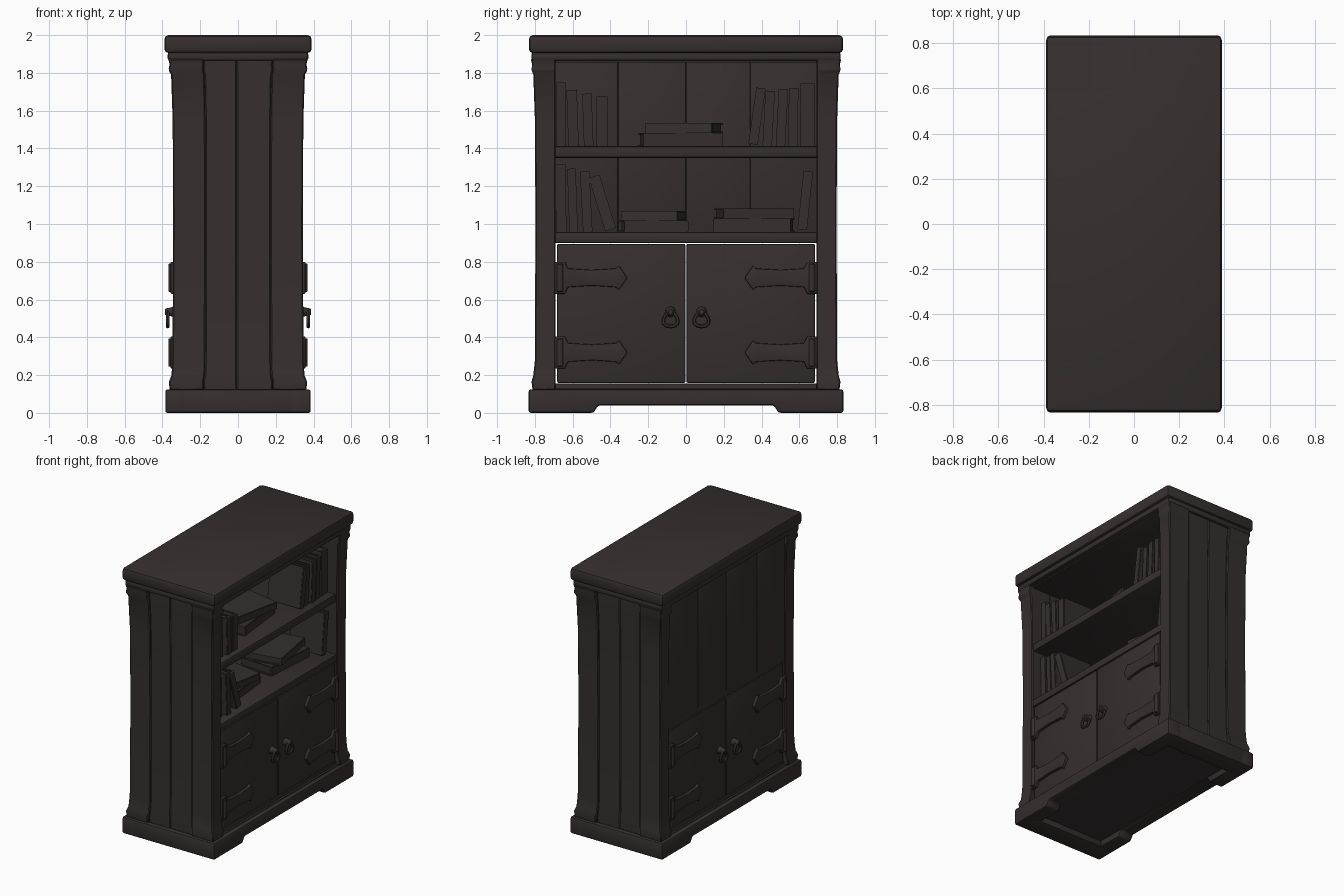
import bpy, bmesh, math, random
from mathutils import Matrix, Vector

if "Cube" in bpy.data.objects:
    bpy.data.objects.remove(bpy.data.objects["Cube"])

random.seed(4)
wood = bpy.data.materials.new("dark brown wood")
wood.diffuse_color = (0.037, 0.028, 0.028, 1)
wood.use_nodes = True
wood.node_tree.nodes["Principled BSDF"].inputs["Base Color"].default_value = wood.diffuse_color


def finish(name, bm, bevel=0.0, segs=2):
    """Bevel the sharp edges, shade and link the part."""
    bmesh.ops.recalc_face_normals(bm, faces=bm.faces)
    if bevel:
        sharp = [e for e in bm.edges if e.is_manifold and e.calc_face_angle(0) > 0.7]
        bmesh.ops.bevel(bm, geom=sharp, offset=bevel, segments=segs, profile=0.5,
                        affect='EDGES', clamp_overlap=True)
    me = bpy.data.meshes.new(name)
    bm.to_mesh(me)
    bm.free()
    me.materials.append(wood)
    me.shade_smooth()
    me.set_sharp_from_angle(angle=math.radians(35))
    ob = bpy.data.objects.new(name, me)
    bpy.context.collection.objects.link(ob)
    return ob


def add_box(bm, lo, hi):
    lo, hi = Vector(lo), Vector(hi)
    size = hi - lo
    m = Matrix.Translation((lo + hi) / 2) @ Matrix.Diagonal((*[abs(s) for s in size], 1))
    return bmesh.ops.create_cube(bm, size=1, matrix=m)["verts"]


def box(name, lo, hi, bevel=0.01):
    bm = bmesh.new()
    add_box(bm, lo, hi)
    return finish(name, bm, bevel)


def loft(name, rings, bevel=0.01, segs=2):
    """Skin a stack of matching rings and cap both ends."""
    bm = bmesh.new()
    vs = [[bm.verts.new(p) for p in r] for r in rings]
    n = len(rings[0])
    for a, b in zip(vs, vs[1:]):
        for i in range(n):
            bm.faces.new((a[i], a[(i + 1) % n], b[(i + 1) % n], b[i]))
    bm.faces.new(vs[0])
    bm.faces.new(vs[-1])
    return finish(name, bm, bevel, segs)


def prism(name, poly, x0, x1, bevel=0.006):
    """Extrude a (y, z) outline along x."""
    return loft(name, [[(x, y, z) for y, z in poly] for x in (x0, x1)], bevel)


# plinth with notched long sides and a hollow underside
notch = [(-0.833, 0), (-0.49, 0), (-0.465, 0.04), (0.465, 0.04), (0.49, 0),
         (0.833, 0), (0.833, 0.125), (-0.833, 0.125)]
for s in (1, -1):
    prism("plinth_long_rail", notch, s * 0.27, s * 0.385, 0.012)
    box("plinth_end_rail", (-0.375, s * 0.68, 0), (0.375, s * 0.833, 0.125), 0.012)
box("plinth_floor", (-0.35, -0.8, 0.045), (0.35, 0.8, 0.13), 0)

# cornice
box("cornice_slab", (-0.39, -0.832, 1.905), (0.39, 0.832, 2.0), 0.022)
box("cornice_moulding", (-0.372, -0.818, 1.865), (0.372, 0.818, 1.91), 0.012)

# planked end walls, flaring at the head and foot: (z, half depth, outer y)
flare = [(0.12, 0.362, 0.812), (0.165, 0.366, 0.818), (0.20, 0.352, 0.808), (0.28, 0.347, 0.80),
         (1.0, 0.343, 0.797), (1.55, 0.346, 0.80), (1.79, 0.354, 0.808),
         (1.815, 0.368, 0.818), (1.845, 0.362, 0.815), (1.875, 0.37, 0.822)]
cuts = [-1, -0.5, -0.02, 0.5, 1]
for s in (1, -1):
    for a, b in zip(cuts, cuts[1:]):
        inset = 0 if abs(a) == 1 or b == 1 else 0.006
        rings = []
        for z, hx, yo in flare:
            y = min(yo, 0.805) - inset if inset else yo
            rings.append([(a * hx, s * 0.69, z), (b * hx, s * 0.69, z),
                          (b * hx, s * y, z), (a * hx, s * y, z)])
        loft("end_wall_plank", rings, 0.006, 1)

# fixed boards
box("cupboard_floor", (-0.335, -0.7, 0.11), (0.335, 0.7, 0.155), 0.006)
box("cupboard_top", (-0.338, -0.7, 0.90), (0.338, 0.7, 0.958), 0.01)
box("middle_shelf", (-0.31, -0.7, 1.35), (0.332, 0.7, 1.412), 0.012)
box("ceiling_board", (-0.335, -0.7, 1.855), (0.335, 0.7, 1.89), 0.004)

# rear planks behind the shelves
edges = [-0.695, -0.36, 0.0, 0.34, 0.695]
for a, b in zip(edges, edges[1:]):
    d = random.uniform(0, 0.006)
    box("rear_plank", (-0.34 + d, a, 0.94), (-0.30 + d, b, 1.875), 0.006)


def hinge(side, end, z):
    """Strap hinge with a wide root and a pointed tip."""
    half = [(0.695, 0.085), (0.64, 0.085), (0.625, 0.05), (0.50, 0.042), (0.37, 0.05),
            (0.355, 0.065), (0.31, 0.0)]
    poly = [(end * y, z + h) for y, h in half] + [(end * y, z - h) for y, h in half[-2::-1]]
    prism("strap_hinge", poly, side * 0.325, side * 0.357, 0.006)
    bm = bmesh.new()
    m = Matrix.Translation((side * 0.351, end * 0.667, z))
    bmesh.ops.create_cone(bm, cap_ends=True, segments=12, radius1=0.018, radius2=0.018,
                          depth=0.15, matrix=m)
    finish("hinge_barrel", bm, 0.004, 1)


def handle(side, end):
    """Boss with a hanging teardrop ring."""
    c = Vector((side * 0.355, end * 0.082, 0.535))
    bm = bmesh.new()
    bmesh.ops.create_cone(bm, cap_ends=True, segments=8, radius1=0.032, radius2=0.018, depth=0.065,
                          matrix=Matrix.Translation(c) @ Matrix.Rotation(side * math.pi / 2, 4, 'Y'))
    finish("handle_boss", bm, 0.004, 1)
    bm = bmesh.new()
    n, k, loops = 14, 6, []
    for i in range(n):
        t = 2 * math.pi * i / n
        wide = 0.036 * (1 - 0.45 * math.cos(t))     # narrow at the top
        mid = Vector((side * 0.372, c.y + wide * math.sin(t), 0.50 + 0.042 * math.cos(t)))
        out = Vector((0, math.sin(t), math.cos(t)))
        loops.append([bm.verts.new(mid + 0.011 * (out * math.cos(u) + Vector((math.sin(u), 0, 0))))
                      for u in [2 * math.pi * j / k for j in range(k)]])
    for i in range(n):
        a, b = loops[i], loops[(i + 1) % n]
        for j in range(k):
            bm.faces.new((a[j], a[(j + 1) % k], b[(j + 1) % k], b[j]))
    finish("handle_ring", bm)


# cupboard doors with hardware on both long sides
for side in (1, -1):
    for end in (1, -1):
        box("door", (side * 0.29, end * 0.003, 0.158), (side * 0.336, end * 0.682, 0.895), 0.008)
        hinge(side, end, 0.715)
        hinge(side, end, 0.32)
        handle(side, end)


def book(name, at, depth, thick, height, m):
    """Book standing on its origin, spine towards +x; m turns it."""
    bm = bmesh.new()
    c = min(0.008, thick * 0.18)
    add_box(bm, (-depth, -thick / 2, 0), (0, -thick / 2 + c, height))
    add_box(bm, (-depth, thick / 2 - c, 0), (0, thick / 2, height))
    add_box(bm, (-c * 1.5, -thick / 2 + c / 2, 0), (c * 0.6, thick / 2 - c / 2, height))
    add_box(bm, (-depth + 0.01, -thick / 2 + c, 0.008), (-c, thick / 2 - c, height - 0.008))
    bmesh.ops.transform(bm, matrix=Matrix.Translation(at) @ m, verts=bm.verts)
    finish(name, bm)


# standing books: foot y, shelf z, thickness, height, lean in degrees (+ leans to +y)
standing = [(-0.66, 1.41, 0.05, 0.34, 0), (-0.595, 1.41, 0.055, 0.30, -2),
            (-0.515, 1.41, 0.05, 0.28, -2), (-0.445, 1.41, 0.06, 0.265, 0),
            (0.355, 1.41, 0.05, 0.30, 8), (0.43, 1.41, 0.05, 0.295, 3),
            (0.50, 1.41, 0.05, 0.305, 3), (0.565, 1.41, 0.05, 0.31, 1), (0.645, 1.41, 0.075, 0.335, 0),
            (-0.66, 0.958, 0.055, 0.36, -1), (-0.595, 0.958, 0.045, 0.335, -2),
            (-0.52, 0.958, 0.05, 0.32, -3), (-0.40, 0.958, 0.06, 0.295, -17),
            (0.615, 0.958, 0.05, 0.31, 6)]
for y, z, t, h, lean in standing:
    book("standing_book", (random.uniform(0.26, 0.29), y, z + 0.012 * (abs(lean) > 5)), 0.27, t, h,
         Matrix.Rotation(math.radians(-lean), 4, 'X'))

# lying books: centre y, base z, thickness, length, turn in degrees
lying = [(-0.03, 1.411, 0.07, 0.42, 6), (-0.01, 1.481, 0.055, 0.36, -12),
         (-0.17, 0.958, 0.06, 0.34, 5), (-0.17, 1.018, 0.05, 0.30, -10),
         (0.36, 0.958, 0.07, 0.41, -4), (0.36, 1.028, 0.055, 0.38, 10)]
for y, z, t, length, turn in lying:
    lay = (Matrix.Rotation(math.radians(turn), 4, 'Z') @ Matrix.Translation((0.14, length / 2, 0))
           @ Matrix.Rotation(math.pi / 2, 4, 'X'))
    book("lying_book", (0.05, y, z + t / 2), 0.28, t, length, lay)
